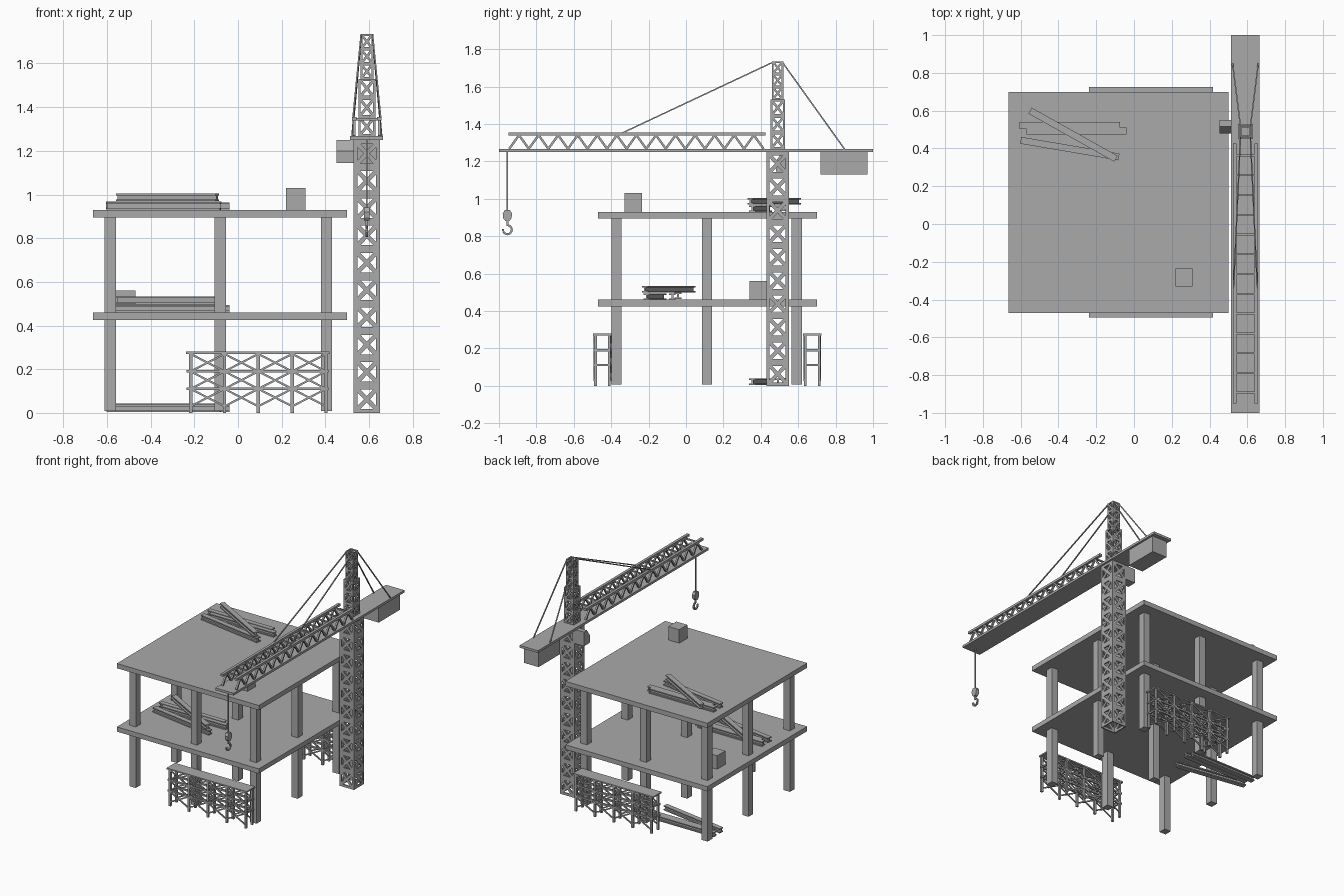
import bpy, bmesh, math
from mathutils import Vector, Matrix

if "Cube" in bpy.data.objects:
    bpy.data.objects.remove(bpy.data.objects["Cube"])

grey = bpy.data.materials.new("plain_grey")
grey.use_nodes = True
grey.diffuse_color = (0.4, 0.4, 0.4, 1)
grey.node_tree.nodes["Principled BSDF"].inputs["Base Color"].default_value = (0.4, 0.4, 0.4, 1)


def finish(name, bm):
    bmesh.ops.recalc_face_normals(bm, faces=bm.faces)
    mesh = bpy.data.meshes.new(name)
    bm.to_mesh(mesh)
    bm.free()
    mesh.materials.append(grey)
    obj = bpy.data.objects.new(name, mesh)
    bpy.context.collection.objects.link(obj)
    return obj


def add_box(bm, lo, hi):
    lo, hi = Vector(lo), Vector(hi)
    size = hi - lo
    m = Matrix.Translation((lo + hi) / 2) @ Matrix.Diagonal((*size, 1))
    bmesh.ops.create_cube(bm, size=1, matrix=m)


def add_bar(bm, a, b, w, h=None, up=(0, 0, 1)):
    """Bar from a to b, w wide across and h deep along up."""
    a, b, up = Vector(a), Vector(b), Vector(up)
    d = b - a
    z = d.normalized()
    if abs(z.dot(up)) > 0.99:
        up = Vector((0, 1, 0))
    x = z.cross(up).normalized()
    y = z.cross(x)
    rot = Matrix((x, y, z)).transposed().to_4x4()
    m = Matrix.Translation((a + b) / 2) @ rot @ Matrix.Diagonal((w, h or w, d.length, 1))
    bmesh.ops.create_cube(bm, size=1, matrix=m)


def box(name, lo, hi):
    bm = bmesh.new()
    add_box(bm, lo, hi)
    return finish(name, bm)


def prism(name, profile, x0, x1):
    """Extrude a (y, z) profile along x."""
    bm = bmesh.new()
    face = bm.faces.new([bm.verts.new((x0, y, z)) for y, z in profile])
    geom = bmesh.ops.extrude_face_region(bm, geom=[face])["geom"]
    verts = [g for g in geom if isinstance(g, bmesh.types.BMVert)]
    bmesh.ops.translate(bm, verts=verts, vec=(x1 - x0, 0, 0))
    return finish(name, bm)


# Building floors and columns
for name, z in (("middle_floor", 0.425), ("roof_floor", 0.895)):
    box(name, (-0.665, -0.47, z), (0.5, 0.7, z + 0.035))
bm = bmesh.new()
for x in (-0.585, -0.082, 0.405):
    for y in (-0.372, 0.112, 0.592):
        for z0, z1 in ((0.008, 0.425), (0.46, 0.895)):
            add_box(bm, (x - 0.026, y - 0.027, z0), (x + 0.026, y + 0.027, z1))
finish("columns", bm)

# Crates
box("roof_crate", (0.22, -0.33, 0.93), (0.31, -0.235, 1.03))
box("middle_crate", (-0.56, 0.34, 0.46), (-0.47, 0.435, 0.56))


# Steel I-beam stacks
def add_ibeam(bm, a, b, z, w=0.036, h=0.034):
    for zz, ww, hh in ((z + 0.004, w, 0.008), (z + h / 2, 0.01, h), (z + h - 0.004, w, 0.008)):
        add_bar(bm, (*a, zz), (*b, zz), ww, hh)


def beam_stack(name, dy, z, crossed=True):
    bm = bmesh.new()
    add_ibeam(bm, (-0.605, 0.522 + dy), (-0.075, 0.522 + dy), z + 0.004)
    add_ibeam(bm, (-0.57, 0.492 + dy), (-0.04, 0.492 + dy), z)
    add_ibeam(bm, (-0.6, 0.443 + dy), (-0.08, 0.355 + dy), z)
    if crossed:
        add_ibeam(bm, (-0.55, 0.6 + dy), (-0.095, 0.345 + dy), z + 0.04)
    finish(name, bm)


beam_stack("roof_beams", 0, 0.93)
beam_stack("middle_beams", -0.565, 0.46)
beam_stack("ground_beams", 0, 0.004, False)


# Scaffolds
def scaffold(name, yc):
    bm = bmesh.new()
    xs = [-0.217 + 0.155 * i for i in range(5)]
    levels = (0.03, 0.11, 0.19, 0.27)
    add_box(bm, (-0.238, yc - 0.049, 0.27), (0.418, yc + 0.049, 0.28))
    for side in (-1, 1):
        y = yc + side * 0.037
        for x in xs:
            add_bar(bm, (x, y, 0), (x, y, 0.27), 0.015)
        for z in levels[1:3]:
            add_bar(bm, (-0.235, y, z), (0.415, y, z), 0.012)
        for xa, xb in zip(xs, xs[1:]):
            for za, zb in zip(levels, levels[1:]):
                yo = y + side * 0.007
                add_bar(bm, (xa, yo, za), (xb, yo, zb), 0.007, 0.009)
                add_bar(bm, (xa, yo, zb), (xb, yo, za), 0.007, 0.009)
    for x in xs:
        for z in levels[1:3]:
            add_bar(bm, (x, yc - 0.037, z), (x, yc + 0.037, z), 0.011)
    finish(name, bm)


scaffold("front_scaffold", -0.447)
scaffold("rear_scaffold", 0.675)

# Crane mast: square lattice sections
CX, CY = 0.59, 0.49


def lattice(name, half, z0, z1, cells, rail, plate, brace):
    bm = bmesh.new()
    t = 0.008
    pitch = (z1 - z0) / cells
    for k in range(4):
        side = bmesh.new()
        inner = half - t / 2
        for s in (-1, 1):
            xa, xb = sorted((s * half, s * (half - rail)))
            add_box(side, (xa, -half, z0), (xb, -half + t, z1))
        for i in range(cells + 1):
            z = z0 + i * pitch
            add_box(side, (-half, -half, max(z0, z - plate / 2)),
                    (half, -half + t, min(z1, z + plate / 2)))
        for i in range(cells):
            za, zb = z0 + i * pitch + plate / 2, z0 + (i + 1) * pitch - plate / 2
            e = half - rail
            for s in (-1, 1):
                add_bar(side, (-s * e, -inner, za), (s * e, -inner, zb), brace, t, (0, 1, 0))
        m = Matrix.Translation((CX, CY, 0)) @ Matrix.Rotation(k * math.pi / 2, 4, "Z")
        bmesh.ops.transform(side, matrix=m, verts=side.verts)
        tmp = bpy.data.meshes.new("part")
        side.to_mesh(tmp)
        side.free()
        bm.from_mesh(tmp)
        bpy.data.meshes.remove(tmp)
    finish(name, bm)


lattice("mast", 0.06, 0, 1.25, 10, 0.017, 0.036, 0.02)
lattice("upper_mast", 0.039, 1.267, 1.53, 3, 0.011, 0.02, 0.013)
lattice("mast_head", 0.03, 1.53, 1.735, 3, 0.009, 0.016, 0.011)

# Jib deck, trusses and counterweight
box("jib_deck", (0.514, -1, 1.25), (0.664, 1, 1.267))
bm = bmesh.new()
n = 13
step = 1.36 / n
for x in (0.533, 0.647):
    add_box(bm, (x - 0.01, -0.95, 1.338), (x + 0.01, 0.425, 1.355))
    for i in range(n):
        y = -0.945 + i * step
        add_bar(bm, (x, y, 1.267), (x, y + step / 2, 1.34), 0.012)
        add_bar(bm, (x, y + step / 2, 1.34), (x, y + step, 1.267), 0.012)
for i in range(n):
    y = -0.945 + (i + 0.5) * step
    add_bar(bm, (0.533, y, 1.345), (0.647, y, 1.345), 0.01)
finish("jib_truss", bm)
box("counterweight", (0.53, 0.72, 1.13), (0.65, 0.97, 1.25))

# Operator cab with a sloped windscreen
prism("cab", [(0.48, 1.145), (0.55, 1.145), (0.55, 1.25), (0.515, 1.25), (0.48, 1.2)], 0.452, 0.53)

# Stay cables
bm = bmesh.new()
for s in (-1, 1):
    add_bar(bm, (CX + s * 0.026, 0.465, 1.73), (CX + s * 0.063, -0.34, 1.352), 0.007)
    add_bar(bm, (CX + s * 0.026, 0.515, 1.73), (CX + s * 0.068, 0.85, 1.262), 0.007)
finish("stay_cables", bm)

# Hoist cable, pulley block and hook
HY = -0.955
bm = bmesh.new()
add_bar(bm, (CX, HY, 0.93), (CX, HY, 1.25), 0.007)
finish("hoist_cable", bm)
prism("pulley_block", [(HY - 0.014, 0.94), (HY + 0.014, 0.94), (HY + 0.025, 0.92), (HY + 0.022, 0.895),
                       (HY + 0.01, 0.88), (HY - 0.01, 0.88), (HY - 0.022, 0.895), (HY - 0.025, 0.92)],
      CX - 0.012, CX + 0.012)
bm = bmesh.new()
add_bar(bm, (CX, HY, 0.855), (CX, HY, 0.885), 0.011)
pts = []
for i in range(11):
    a = math.radians(80 - 27 * i)
    pts.append((CX, HY + 0.024 * math.cos(a), 0.834 + 0.024 * math.sin(a)))
for a, b in zip(pts, pts[1:]):
    add_bar(bm, a, b, 0.011, 0.011, (1, 0, 0))
finish("hook", bm)
